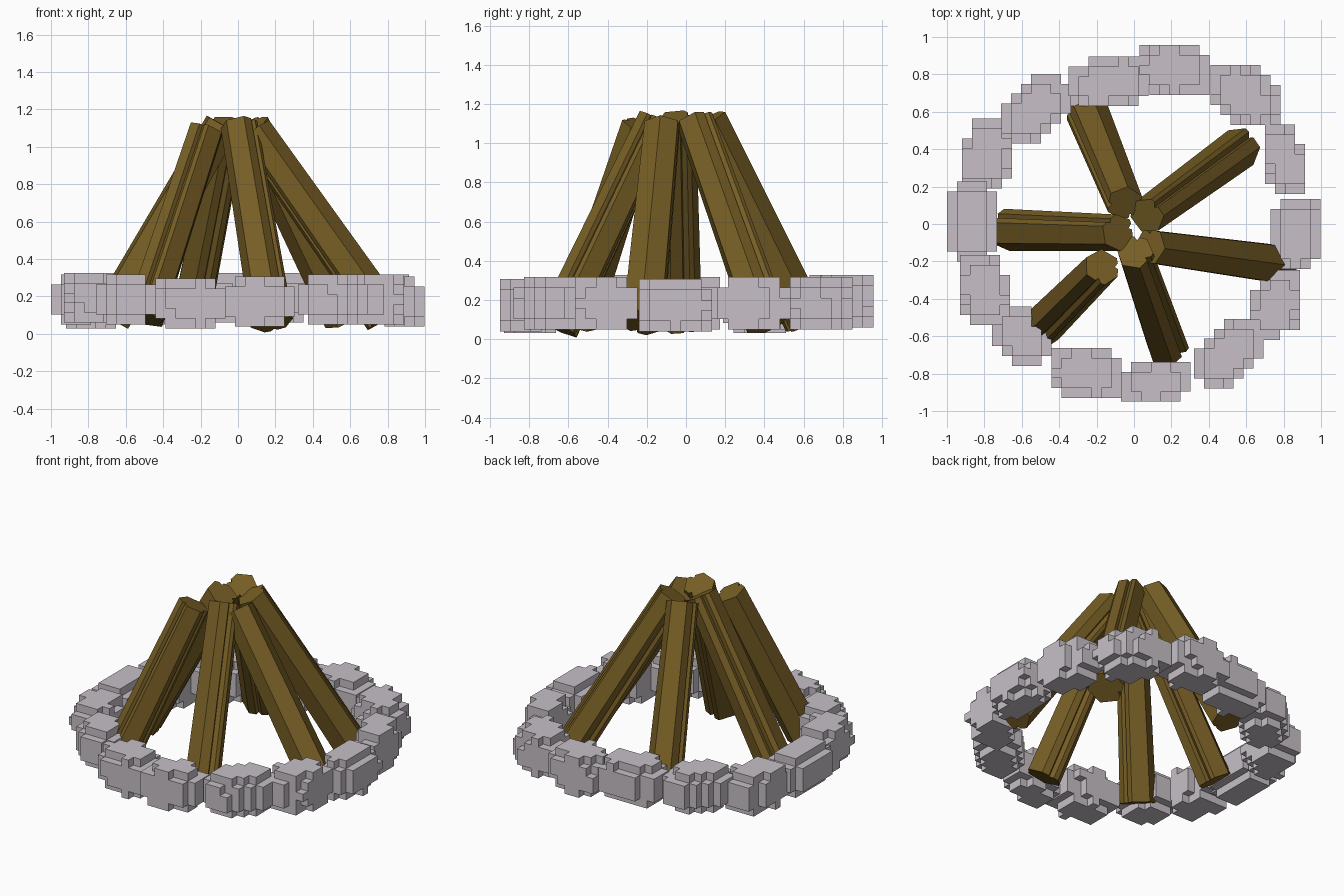
import bpy, bmesh, random
from math import cos, sin, radians, atan2
from mathutils import Vector

if "Cube" in bpy.data.objects:
    bpy.data.objects.remove(bpy.data.objects["Cube"])

random.seed(4)
V = 0.0533  # block size of the stones


def finish(bm, name, mat):
    bmesh.ops.recalc_face_normals(bm, faces=bm.faces)
    me = bpy.data.meshes.new(name)
    bm.to_mesh(me)
    bm.free()
    ob = bpy.data.objects.new(name, me)
    bpy.context.collection.objects.link(ob)
    me.materials.append(mat)


def material(name, col):
    m = bpy.data.materials.new(name)
    m.diffuse_color = (*col, 1)
    m.use_nodes = True
    m.node_tree.nodes["Principled BSDF"].inputs["Base Color"].default_value = m.diffuse_color
    return m


wood = material("wood", (0.18, 0.11, 0.018))
rock = material("rock", (0.57, 0.53, 0.57))

# Stones: x min, y min, blocks in x, blocks in y, z min
stones = [(-0.35, 0.63, 8, 5, 0.06), (0.03, 0.69, 7, 5, 0.06), (0.41, 0.53, 7, 6, 0.05),
          (0.70, 0.16, 4, 7, 0.05), (0.73, -0.24, 5, 7, 0.04), (0.62, -0.62, 5, 7, 0.05),
          (0.32, -0.88, 7, 7, 0.05), (-0.07, -0.95, 7, 4, 0.04), (-0.44, -0.93, 7, 5, 0.03),
          (-0.76, -0.76, 6, 6, 0.05), (-0.93, -0.54, 5, 7, 0.06), (-1.0, -0.20, 5, 8, 0.05),
          (-0.92, 0.19, 5, 7, 0.03), (-0.71, 0.43, 7, 7, 0.05)]


def stone(i, x0, y0, nx, ny, z0):
    nz = 5
    c = Vector((x0 + nx * V / 2, y0 + ny * V / 2, 0))
    a = atan2(c.y, c.x) + radians(90)  # long axis follows the ring
    along = max(nx, ny) * V / 2 + 0.02
    across = 0.115 if min(nx, ny) == 4 else 0.137
    cells = set()
    for ix in range(nx):
        for iy in range(ny):
            for iz in range(nz):
                dx, dy = (ix + .5 - nx / 2) * V, (iy + .5 - ny / 2) * V
                u = abs(dx * cos(a) + dy * sin(a)) / along
                w = abs(dy * cos(a) - dx * sin(a)) / across
                h = abs(iz + .5 - nz / 2) / (nz / 2)
                if u**2.3 + w**2.3 + h**2.3 < 1.1 + random.uniform(-.1, .1):
                    cells.add((ix, iy, iz))
    # keep only the outer faces of the blocks
    bm = bmesh.new()
    verts = {}
    for cell in sorted(cells):
        for ax in range(3):
            for s in (0, 1):
                nb = list(cell)
                nb[ax] += 2 * s - 1
                if tuple(nb) in cells:
                    continue
                quad = []
                for p, q in ((0, 0), (1, 0), (1, 1), (0, 1)):
                    k = list(cell)
                    k[ax] += s
                    k[(ax + 1) % 3] += p
                    k[(ax + 2) % 3] += q
                    k = tuple(k)
                    if k not in verts:
                        verts[k] = bm.verts.new((x0 + k[0] * V, y0 + k[1] * V, z0 + k[2] * V))
                    quad.append(verts[k])
                bm.faces.new(quad if s else quad[::-1])
    bmesh.ops.dissolve_limit(bm, angle_limit=radians(1), verts=bm.verts, edges=bm.edges)
    finish(bm, f"stone_{i}", rock)


for i, s in enumerate(stones):
    stone(i + 1, *s)

# Log cross-section: hexagon with bark grooves (angle, radius)
profile = [(0, 1), (58, 1), (92, .87), (100, .68), (112, .92), (125, 1), (180, .97),
           (205, .88), (213, .7), (225, .92), (242, 1), (300, 1)]

# Logs: bottom centre, top centre, roll
logs = [((-.255, .61, .085), (-.05, .11, 1.12), 60),
        ((.57, .41, .085), (.07, .045, 1.115), 0),
        ((.785, -.215, .085), (.085, -.12, 1.085), 90),
        ((.18, -.655, .06), (.005, -.15, 1.12), 30),
        ((-.50, -.56, .085), (-.17, -.23, 1.09), 15),
        ((-.68, -.03, .08), (-.085, -.045, 1.12), 190)]


def log(i, lo, hi, roll):
    lo, hi = Vector(lo), Vector(hi)
    rot = (hi - lo).to_track_quat('Z', 'Y')
    bm = bmesh.new()
    rings = []
    for p, r in ((lo, .116), (hi, .1)):
        rings.append([bm.verts.new(p + rot @ Vector((r * k * cos(radians(t + roll)),
                      r * k * sin(radians(t + roll)), 0))) for t, k in profile])
    a, b = rings
    n = len(a)
    for j in range(n):
        bm.faces.new((a[j], a[(j + 1) % n], b[(j + 1) % n], b[j]))
    bm.faces.new(a[::-1])
    bm.faces.new(b)
    finish(bm, f"log_{i}", wood)


for i, l in enumerate(logs):
    log(i + 1, *l)
